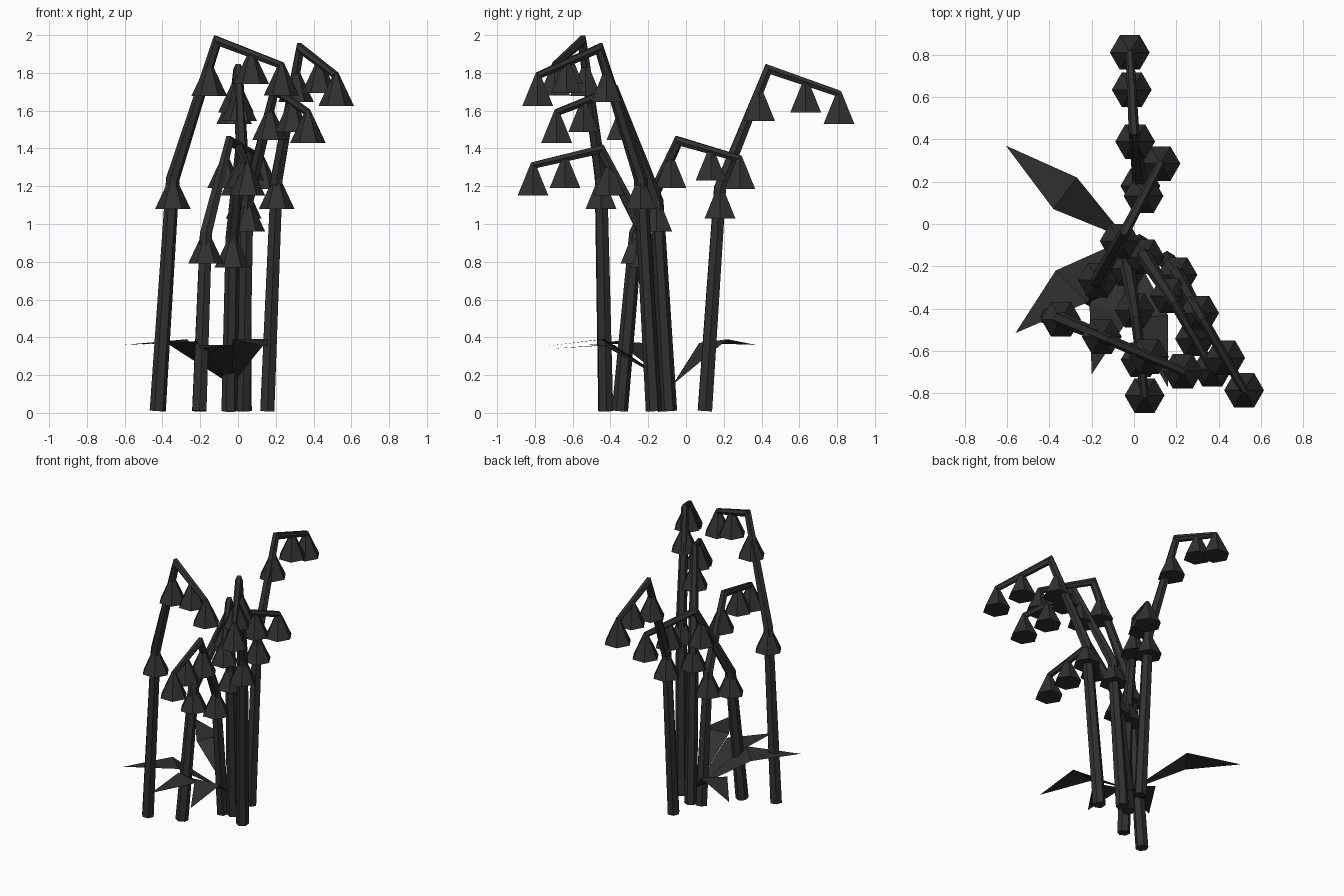
import bpy, math
from mathutils import Vector

if "Cube" in bpy.data.objects:
    bpy.data.objects.remove(bpy.data.objects["Cube"])


def make_object(name, verts, faces):
    mesh = bpy.data.meshes.new(name)
    mesh.from_pydata([tuple(v) for v in verts], [], faces)
    mesh.update()
    obj = bpy.data.objects.new(name, mesh)
    bpy.context.collection.objects.link(obj)
    mat = bpy.data.materials.get("dark") or bpy.data.materials.new("dark")
    mat.diffuse_color = (0.03, 0.03, 0.03, 1)
    mat.use_nodes = True
    mat.node_tree.nodes["Principled BSDF"].inputs["Base Color"].default_value = mat.diffuse_color
    mesh.materials.append(mat)
    return obj


def tube(name, points, radii, sides=6):
    """Faceted tapered tube with mitred joints."""
    pts = [Vector(p) for p in points]
    dirs = [(b - a).normalized() for a, b in zip(pts, pts[1:])]
    side = dirs[0].cross(dirs[-1]).normalized()
    verts, faces = [], []
    for i, p in enumerate(pts):
        d0, d1 = dirs[max(i - 1, 0)], dirs[min(i, len(dirs) - 1)]
        tangent = (d0 + d1).normalized()
        u = (side - tangent * side.dot(tangent)).normalized()
        w = tangent.cross(u)
        stretch = 1 / max(tangent.dot(d0), 0.7)
        for k in range(sides):
            a = math.tau * k / sides
            verts.append(p + radii[i] * (math.cos(a) * u + stretch * math.sin(a) * w))
    for i in range(len(pts) - 1):
        for k in range(sides):
            n = (k + 1) % sides
            a, b = i * sides, (i + 1) * sides
            faces.append((a + k, a + n, b + n, b + k))
    faces.append(tuple(reversed(range(sides))))
    faces.append(tuple(range(len(verts) - sides, len(verts))))
    return make_object(name, verts, faces)


def bell(name, p, radius=0.094, height=0.175):
    """Six-sided bell flower hanging from point p."""
    bpy.ops.mesh.primitive_cone_add(vertices=6, radius1=radius, radius2=0.012, depth=height,
                                    location=(p.x, p.y, p.z - height / 2),
                                    rotation=(0, 0, math.radians(30)))
    obj = bpy.context.object
    obj.name = name
    obj.data.materials.append(bpy.data.materials["dark"])


# Stems: base, knee, top, drooping tip
stems = [
    [(-0.425, -0.425, 0.01), (-0.345, -0.45, 1.24), (-0.11, -0.55, 1.97), (0.23, -0.695, 1.84)],
    [(0.155, -0.17, 0.01), (0.205, -0.24, 1.24), (0.33, -0.46, 1.93), (0.52, -0.785, 1.785)],
    [(0.03, 0.10, 0.01), (0.03, 0.18, 1.19), (0.0, 0.435, 1.82), (-0.02, 0.81, 1.69)],
    [(-0.205, -0.35, 0.01), (-0.17, -0.265, 0.95), (-0.045, -0.04, 1.44), (0.125, 0.285, 1.345)],
    [(0.025, -0.09, 0.01), (0.05, -0.155, 1.12), (0.195, -0.38, 1.71), (0.37, -0.685, 1.59)],
    [(-0.045, -0.11, 0.01), (-0.03, -0.21, 0.93), (0.01, -0.45, 1.395), (0.05, -0.81, 1.31)],
]
for i, pts in enumerate(stems, 1):
    tube(f"stem_{i}", pts, (0.043, 0.036, 0.025, 0.02))
    base, knee, top, tip = map(Vector, pts)
    # Bells at the knee, below the top, mid-arm and at the tip
    spots = (knee, knee.lerp(top, 0.82), top.lerp(tip, 0.53), tip)
    for j, p in enumerate(spots, 1):
        bell(f"bell_{i}_{j}", p + Vector((0, 0, 0.015)))

# Leaves: folded diamonds sharing one root (left, right, tip)
root = (-0.035, -0.07, 0.15)
leaves = [
    [(-0.27, 0.22, 0.39), (-0.38, 0.07, 0.37), (-0.605, 0.37, 0.36)],
    [(-0.37, -0.22, 0.37), (-0.22, -0.37, 0.38), (-0.56, -0.515, 0.36)],
    [(-0.21, -0.38, 0.36), (-0.02, -0.44, 0.36), (-0.20, -0.71, 0.34)],
    [(-0.03, -0.45, 0.39), (0.16, -0.43, 0.39), (0.16, -0.77, 0.35)],
]
for i, (left, right, tip) in enumerate(leaves, 1):
    make_object(f"leaf_{i}", [root, left, right, tip], [(0, 2, 1), (1, 2, 3)])
